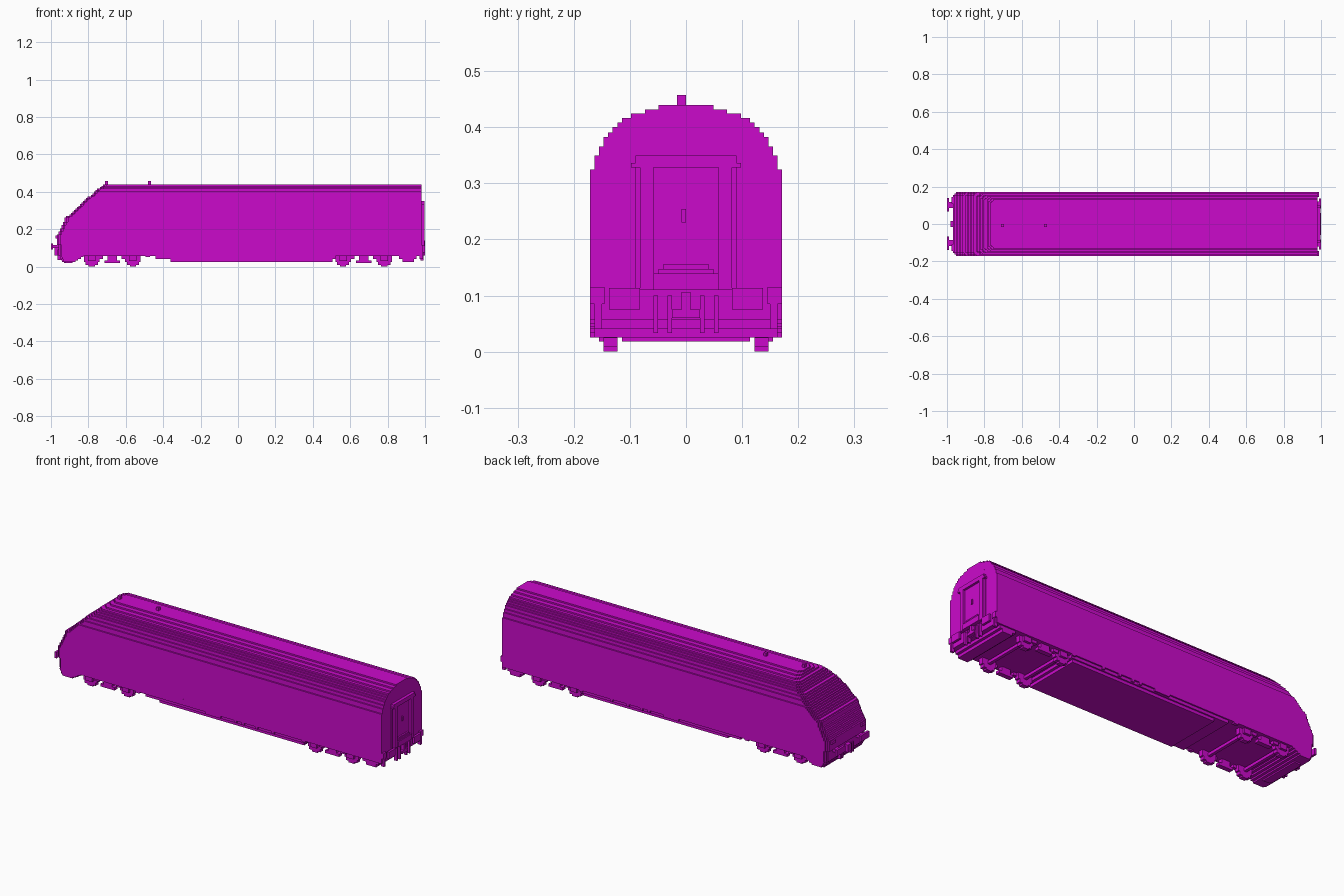
import bpy, bmesh, math
from mathutils import Vector

cube = bpy.data.objects.get("Cube")
if cube:
    bpy.data.objects.remove(cube, do_unlink=True)

V = 0.0082  # edge of one block step

paint = bpy.data.materials.new("magenta_paint")
COLOUR = (0.6, 0.003, 0.6, 1)
paint.diffuse_color = COLOUR
paint.use_nodes = True
paint.node_tree.nodes["Principled BSDF"].inputs["Base Color"].default_value = COLOUR


def finish(bm, name):
    bmesh.ops.recalc_face_normals(bm, faces=bm.faces)
    mesh = bpy.data.meshes.new(name)
    bm.to_mesh(mesh)
    bm.free()
    mesh.materials.append(paint)
    obj = bpy.data.objects.new(name, mesh)
    bpy.context.collection.objects.link(obj)
    return obj


def outline(cols):
    """Symmetric stepped outline from (start, end, half width) columns."""
    upper = []
    for a, b, h in cols:
        upper += [(a, h), (b, h)]
    pts = upper + [(x, -h) for x, h in reversed(upper)]
    return [p for i, p in enumerate(pts) if p != pts[i - 1]]


def prism(bm, pts, depth):
    face = bm.faces.new([bm.verts.new(p) for p in pts])
    new = bmesh.ops.extrude_face_region(bm, geom=[face])["geom"]
    bmesh.ops.translate(bm, vec=Vector(depth),
                        verts=[v for v in new if isinstance(v, bmesh.types.BMVert)])


def boxes(name, items, mirror=False):
    """Boxes given as x0, x1, y0, y1, z0, z1, optionally mirrored in y."""
    bm = bmesh.new()
    for x0, x1, y0, y1, z0, z1 in items:
        spans = [(y0, y1), (-y1, -y0)] if mirror else [(y0, y1)]
        for a, b in spans:
            prism(bm, [(x0, a, z0), (x1, a, z0), (x1, b, z0), (x0, b, z0)], (0, 0, z1 - z0))
    return finish(bm, name)


def lerp(table, z):
    for (z0, a), (z1, b) in zip(table, table[1:]):
        if z <= z1:
            return a + (b - a) * max(0, z - z0) / (z1 - z0)
    return table[-1][1]


# Body shell: stacked layers with stepped roof and stepped nose corners
NOSE = [(0.057, -0.955), (0.12, -0.965), (0.165, -0.967), (0.2, -0.95), (0.26, -0.922),
        (0.305, -0.87), (0.37, -0.80), (0.41, -0.755), (0.44, -0.715)]
ROOF = [(0.325, 0.171), (0.35, 0.163), (0.366, 0.155), (0.383, 0.147), (0.391, 0.139),
        (0.4, 0.131), (0.408, 0.122), (0.416, 0.114), (0.424, 0.098), (0.432, 0.073),
        (0.44, 0.049)]


def nose_cols(start, end, half, n):
    cols = []
    for i in range(n):
        inset = round(n - math.sqrt(n * n - (n - i - 0.5) ** 2)) * V
        cols.append((start + i * V, start + (i + 1) * V, half - inset))
    return cols + [(start + n * V, end, half)]


bm = bmesh.new()
z = 0.057
while z < 0.4395:
    top = min([t for t, h in ROOF if t > z + 0.001] + [z + V])
    if top - z > V * 1.2:
        top = z + V
    half = next(h for t, h in ROOF if z + 0.001 < t)
    start = round(lerp(NOSE, (z + top) / 2) / V) * V
    pts = outline(nose_cols(start, 0.98, half, 4))
    prism(bm, [(x, y, z) for x, y in pts], (0, 0, top - z))
    z = top
finish(bm, "body_shell")

# Nose skirt stepping up towards the first bogie
bm = bmesh.new()
for z0, z1, a, b, h in [(0.018, 0.025, -0.93, -0.885, 0.114), (0.025, 0.033, -0.94, -0.87, 0.171),
                        (0.033, 0.041, -0.944, -0.855, 0.171), (0.041, 0.05, -0.949, -0.84, 0.171),
                        (0.05, 0.057, -0.953, -0.825, 0.171)]:
    prism(bm, [(x, y, z0) for x, y in outline(nose_cols(a, b, h, 3))], (0, 0, z1 - z0))
finish(bm, "nose_skirt")

# Belly between the bogies
boxes("belly", [(-0.44, 0.52, -0.163, 0.163, 0.041, 0.057),
                (-0.36, 0.505, -0.155, 0.155, 0.025, 0.041)])
boxes("skirt_hatches", [(-0.075, 0.015, 0.16, 0.171, 0.045, 0.057)]
      + [(x, x + 0.016, 0.16, 0.171, 0.045, 0.057) for x in (0.095, 0.14, 0.22, 0.32)], True)

# Bogies: wheels, axles and side frames
for end, cx in (("front", -0.672), ("rear", 0.672)):
    for n, dx in enumerate((-0.11, 0.11), 1):
        cols = [((i - 5) * V, (i - 4) * V, round(math.sqrt(25 - (i - 4.5) ** 2)) * V)
                for i in range(10)]
        bm = bmesh.new()
        for y in (-0.147, 0.122):
            prism(bm, [(cx + dx + x, y, 0.041 + h) for x, h in outline(cols)], (0, 0.025, 0))
        finish(bm, f"{end}_wheels_{n}")
        boxes(f"{end}_axle_{n}", [(cx + dx - V, cx + dx + V, -0.125, 0.125, 0.033, 0.049)])
        boxes(f"{end}_axle_boxes_{n}", [(cx + dx - 0.02, cx + dx + 0.02, 0.147, 0.16, 0.03, 0.06)],
              True)
    boxes(f"{end}_bogie_frame", [
        (cx - 0.042, cx + 0.042, 0.13, 0.155, 0.018, 0.033),
        (cx - 0.025, cx + 0.025, 0.13, 0.155, 0.033, 0.057),
        (cx - 0.08, cx - 0.05, 0.135, 0.155, 0.041, 0.057),
        (cx + 0.05, cx + 0.08, 0.135, 0.155, 0.041, 0.057)], True)
boxes("bogie_dampers", [(-0.495, -0.47, 0.155, 0.171, 0.05, 0.06),
                        (0.50, 0.52, 0.155, 0.171, 0.05, 0.06)], True)

# Front buffers, coupler and lamps
boxes("front_buffers", [(-1.0, -0.988, 0.066, 0.139, 0.09, 0.123),
                        (-0.988, -0.94, 0.085, 0.118, 0.098, 0.115)], True)
boxes("front_coupler", [(-0.98, -0.94, -0.016, 0.016, 0.06, 0.1)])
boxes("front_hoses", [(-0.965, -0.94, 0.033, 0.041, 0.035, 0.09),
                      (-0.965, -0.94, 0.05, 0.058, 0.035, 0.09)], True)
boxes("front_lamps", [(-0.975, -0.95, 0.11, 0.145, 0.15, 0.165)], True)

# Rear end: gangway frame, door, handle and footplate
boxes("gangway_frame", [(0.98, 0.996, 0.058, 0.082, 0.11, 0.334),
                        (0.98, 0.984, 0.082, 0.09, 0.11, 0.328)], True)
boxes("gangway_hood", [(0.98, 0.996, -0.09, 0.09, 0.328, 0.35),
                       (0.98, 0.996, -0.098, 0.098, 0.328, 0.336)])
boxes("rear_door", [(0.98, 0.984, -0.058, 0.058, 0.11, 0.328)])
boxes("door_handle", [(0.984, 0.99, -0.008, 0.0, 0.23, 0.254)])
boxes("footplate", [(0.984, 1.0, -0.058, 0.058, 0.11, 0.139),
                    (0.984, 0.996, -0.049, 0.049, 0.139, 0.147),
                    (0.984, 0.992, -0.041, 0.041, 0.147, 0.155)])

# Rear buffers, steps, coupler and hoses
boxes("rear_buffers", [(0.988, 1.0, 0.082, 0.137, 0.075, 0.113),
                       (0.97, 0.988, 0.1, 0.12, 0.085, 0.105)], True)
boxes("rear_steps", [(0.96, 0.99, 0.145, 0.171, 0.085, 0.115),
                     (0.97, 0.988, 0.15, 0.163, 0.04, 0.085)], True)
boxes("rear_skirt", [(0.88, 0.94, -0.163, 0.163, 0.025, 0.057),
                     (0.86, 0.955, -0.163, 0.163, 0.041, 0.057)])
boxes("rear_coupler", [(0.97, 1.0, -0.025, 0.025, 0.06, 0.075),
                       (0.97, 1.0, -0.008, 0.008, 0.075, 0.106)])
boxes("rear_hoses", [(0.975, 0.992, 0.025, 0.033, 0.033, 0.1),
                     (0.975, 0.992, 0.05, 0.058, 0.033, 0.1)], True)

# Roof aerials
boxes("roof_aerials", [(x, x + 0.016, -0.016, 0.0, 0.438, 0.457) for x in (-0.71, -0.48)])
